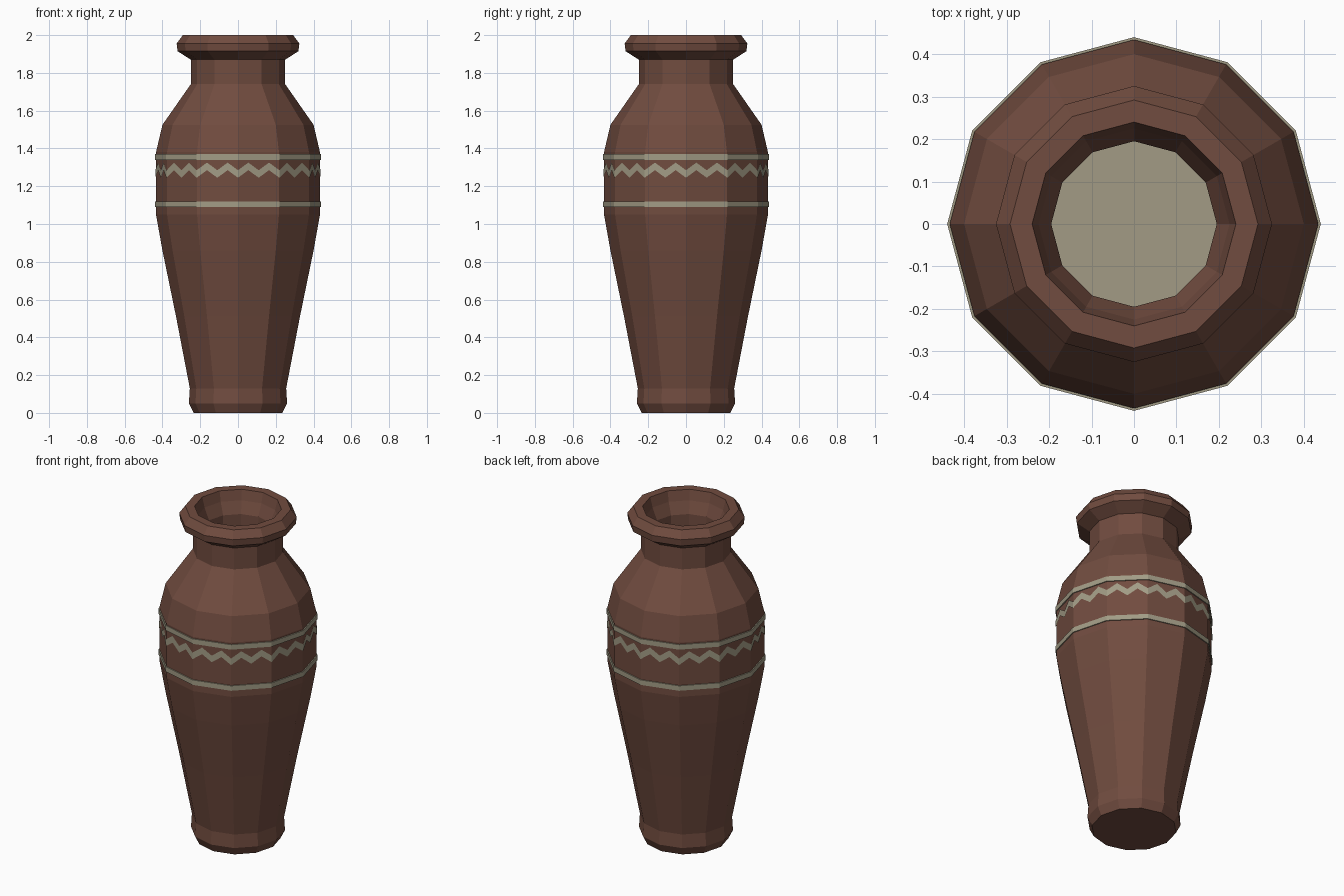
import bpy
import bmesh
from math import cos, sin, tau
from mathutils import Vector

SIDES = 12

cube = bpy.data.objects.get("Cube")
if cube:
    bpy.data.objects.remove(cube, do_unlink=True)


def make_material(name, rgb):
    mat = bpy.data.materials.new(name)
    mat.use_nodes = True
    mat.diffuse_color = (*rgb, 1)
    mat.node_tree.nodes["Principled BSDF"].inputs["Base Color"].default_value = (*rgb, 1)
    return mat


clay = make_material("brown clay", (0.165, 0.072, 0.050))
cream = make_material("grey cream", (0.36, 0.33, 0.235))


def corner(i, radius, z):
    a = tau * i / SIDES
    return Vector((radius * cos(a), radius * sin(a), z))


def finish(name, bm, mat):
    mesh = bpy.data.meshes.new(name)
    bm.to_mesh(mesh)
    bm.free()
    mesh.materials.append(mat)
    obj = bpy.data.objects.new(name, mesh)
    bpy.context.collection.objects.link(obj)
    return obj


def lathe(name, profile, mat, closed=False):
    """Revolve a (radius, z) profile that runs upward on its outer side."""
    bm = bmesh.new()
    rings = [[bm.verts.new(corner(i, r, z)) for i in range(SIDES)] for r, z in profile]
    pairs = list(zip(rings, rings[1:]))
    if closed:
        pairs.append((rings[-1], rings[0]))
    for low, high in pairs:
        for i in range(SIDES):
            j = (i + 1) % SIDES
            bm.faces.new((low[i], low[j], high[j], high[i]))
    if not closed:
        bm.faces.new(rings[0][::-1])
        bm.faces.new(rings[-1])
    return finish(name, bm, mat)


# Vase body: foot, belly, shoulder, neck, rim, then down inside the neck
vase = lathe("vase_body", [
    (0.235, 0), (0.26, 0.05), (0.255, 0.13), (0.328, 0.51), (0.4, 0.86),
    (0.434, 1.05), (0.434, 1.38), (0.4, 1.525), (0.25, 1.74), (0.25, 1.87),
    (0.32, 1.915), (0.325, 1.955), (0.292, 2), (0.24, 2), (0.225, 1.94),
    (0.195, 1.87), (0.195, 1.74),
], clay)

# Cream disc closing the inside of the neck
vase.data.materials.append(cream)
vase.data.polygons[-1].material_index = 1

# Two raised bands around the belly
for name, z in (("lower_band", 1.09), ("upper_band", 1.34)):
    lathe(name, [(0.44, z), (0.44, z + 0.03), (0.43, z + 0.03), (0.43, z)],
          cream, closed=True)

# Zigzag strip: two peaks on each flat side
bm = bmesh.new()
for side in range(SIDES):
    start, end = corner(side, 0.438, 0), corner(side + 1, 0.438, 0)
    columns = []
    for step in range(5):
        base = start.lerp(end, step / 4)
        z = 1.285 if step % 2 else 1.245
        columns.append([bm.verts.new(base + Vector((0, 0, h))) for h in (z, z + 0.04)])
    for a, b in zip(columns, columns[1:]):
        bm.faces.new((a[0], b[0], b[1], a[1]))
finish("zigzag_strip", bm, cream)
